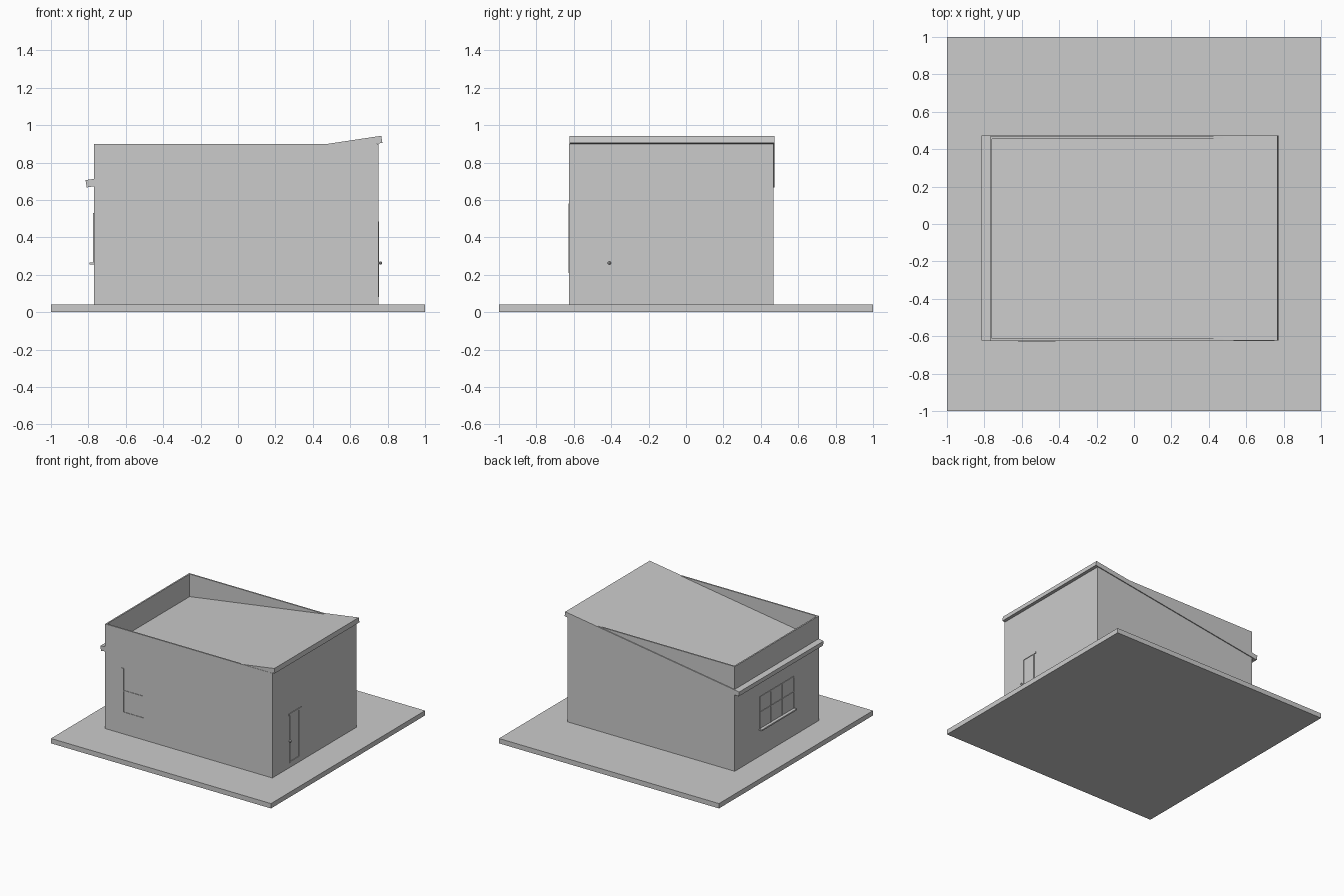
import bpy
import bmesh
from mathutils import Vector

cube = bpy.data.objects.get("Cube")
if cube:
    bpy.data.objects.remove(cube, do_unlink=True)

grey = bpy.data.materials.new("plain_grey")
grey.use_nodes = True
colour = (0.6, 0.6, 0.6, 1)
grey.diffuse_color = colour
grey.node_tree.nodes["Principled BSDF"].inputs["Base Color"].default_value = colour


def finish(name, bm):
    bmesh.ops.recalc_face_normals(bm, faces=bm.faces)
    mesh = bpy.data.meshes.new(name)
    bm.to_mesh(mesh)
    bm.free()
    mesh.materials.append(grey)
    obj = bpy.data.objects.new(name, mesh)
    bpy.context.collection.objects.link(obj)
    return obj


def boxes(name, *spans):
    """One object from boxes, each given as (x0, x1), (y0, y1), (z0, z1)."""
    bm = bmesh.new()
    for span in spans:
        verts = bmesh.ops.create_cube(bm, size=1)["verts"]
        for v in verts:
            v.co = Vector([(a + b) / 2 + c * (b - a) for (a, b), c in zip(span, v.co)])
    return finish(name, bm)


def prism(name, profile, y0, y1):
    """Extrude an x-z profile along y."""
    bm = bmesh.new()
    face = bm.faces.new([bm.verts.new((x, y0, z)) for x, z in profile])
    new = bmesh.ops.extrude_face_region(bm, geom=[face])["geom"]
    moved = [v for v in new if isinstance(v, bmesh.types.BMVert)]
    bmesh.ops.translate(bm, verts=moved, vec=(0, y1 - y0, 0))
    return finish(name, bm)


# Main dimensions
X0, X1, Y0, Y1 = -0.77, 0.75, -0.625, 0.467
FLOOR, TOP, T = 0.04, 0.9, 0.012
height = (FLOOR, TOP)

# Ground slab and the four thin walls that rise as a parapet
boxes("ground_slab", ((-1, 1), (-1, 1), (0, FLOOR)))
boxes("front_wall", ((X0, X1), (Y0, Y0 + T), height))
boxes("back_wall", ((X0, X1), (Y1 - T, Y1), height))
boxes("window_wall", ((X0, X0 + T), (Y0 + T, Y1 - T), height))
boxes("door_wall", ((X1 - T, X1), (Y0 + T, Y1 - T), height))

# Sloping roof slab with an eave at each end
prism("sloping_roof", [(-0.815, 0.706), (0.766, 0.943), (0.772, 0.905), (-0.809, 0.667)],
      -0.623, 0.474)

# Side window: bars, rails and a projecting sill
out = (X0 - 0.004, X0)
bars = [(out, (y - 0.005, y + 0.005), (0.26, 0.53)) for y in (0.14, 0, -0.15, -0.3)]
rails = [(out, (-0.3, 0.14), (z - 0.004, z + 0.004)) for z in (0.4, 0.526)]
boxes("side_window_frame", *bars, *rails)
boxes("side_window_sill", ((X0 - 0.025, X0), (-0.305, 0.15), (0.255, 0.266)))

# Front window: jamb, middle rail and bottom rail
out = (Y0 - 0.004, Y0)
boxes("front_window_frame",
      ((-0.62, -0.6), out, (0.21, 0.58)),
      ((-0.6, -0.42), out, (0.392, 0.4)),
      ((-0.62, -0.42), out, (0.21, 0.222)))

# Door: jambs, threshold, lintel and knob
out = (X1, X1 + 0.005)
boxes("door_frame",
      (out, (-0.405, -0.393), (0.08, 0.47)),
      (out, (-0.285, -0.275), (0.08, 0.47)),
      (out, (-0.393, -0.285), (0.08, 0.09)),
      (out, (-0.415, -0.255), (0.47, 0.485)))
bm = bmesh.new()
bmesh.ops.create_uvsphere(bm, u_segments=8, v_segments=6, radius=0.009)
bmesh.ops.translate(bm, verts=bm.verts, vec=(X1 + 0.012, -0.41, 0.263))
finish("door_knob", bm)
